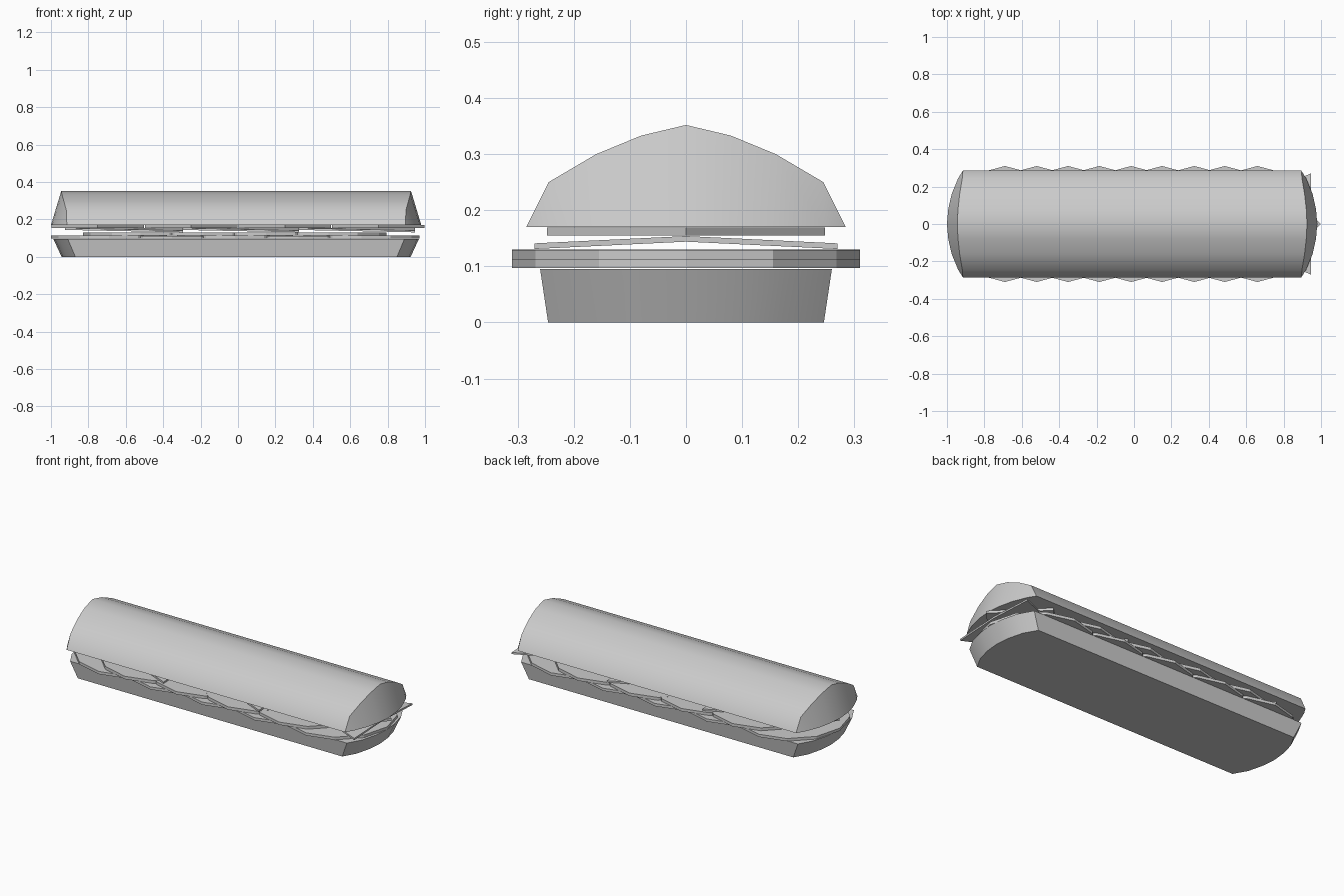
import bpy
from math import cos, sin, pi, radians

if "Cube" in bpy.data.objects:
    bpy.data.objects.remove(bpy.data.objects["Cube"])


def make(name, verts, faces, smooth=False):
    mesh = bpy.data.meshes.new(name)
    mesh.from_pydata(verts, [], faces)
    mesh.update()
    ob = bpy.data.objects.new(name, mesh)
    bpy.context.collection.objects.link(ob)
    bpy.ops.object.select_all(action='DESELECT')
    ob.select_set(True)
    bpy.context.view_layer.objects.active = ob
    bpy.ops.object.mode_set(mode='EDIT')
    bpy.ops.mesh.select_all(action='SELECT')
    bpy.ops.mesh.normals_make_consistent(inside=False)
    bpy.ops.object.mode_set(mode='OBJECT')
    if smooth:
        bpy.ops.object.shade_smooth_by_angle(angle=radians(35))
    return ob


def prism(name, outline, z0, z1, drop=None, taper=None, smooth=False):
    """Slab from an outline; drop(x, y) bends it, taper(x, y) reshapes the base."""
    drop = drop or (lambda x, y: 0)
    taper = taper or (lambda x, y: (x, y))
    n = len(outline)
    low = [(*taper(x, y), z0 - drop(x, y)) for x, y in outline]
    high = [(x, y, z1 - drop(x, y)) for x, y in outline]
    sides = [(i, (i + 1) % n, n + (i + 1) % n, n + i) for i in range(n)]
    return make(name, low + high, sides + [tuple(range(n))[::-1], tuple(range(n, 2 * n))], smooth)


CX = -0.01  # the buns sit slightly left of centre

# bottom bun: long slab with rounded ends, narrower at the base
end = [(0.90, -0.26), (0.945, -0.18), (0.968, -0.09), (0.977, 0),
       (0.968, 0.09), (0.945, 0.18), (0.90, 0.26)]
outline = [(CX + x, y) for x, y in end] + [(CX - x, y) for x, y in reversed(end)]
prism("bottom_bun", outline, 0, 0.095,
      taper=lambda x, y: (CX + (x - CX) * 0.955, y * 0.945), smooth=True)

# top bun: domed section, sloped and bowed end caps
# each entry: y, dome height, half length at dome, half length at rim
half = [(0.285, 0.17, 0.905, 0.905), (0.245, 0.25, 0.908, 0.93),
        (0.16, 0.30, 0.922, 0.965), (0.08, 0.333, 0.931, 0.983),
        (0, 0.352, 0.935, 0.99)]
section = [(-y, z, a, b) for y, z, a, b in half] + half[-2::-1]
verts, faces = [], []
for y, z, a, b in section:
    verts += [(CX - b, y, 0.17), (CX - a, y, z), (CX + a, y, z), (CX + b, y, 0.17)]
for i in range(len(section) - 1):
    p, q = 4 * i, 4 * i + 4
    for j in range(4):
        k = (j + 1) % 4
        f = [p + j, q + j, q + k, p + k]
        # rim points at both outer edges coincide with the dome points
        if i == 0 and j in (0, 2):
            f = [p + j, q + j, q + k]
        if i == len(section) - 2 and j in (0, 2):
            f = [p + j, q + j, p + k]
        faces.append(f)
bun = make("top_bun", verts, faces)
bpy.ops.object.mode_set(mode='EDIT')
bpy.ops.mesh.select_all(action='SELECT')
bpy.ops.mesh.remove_doubles(threshold=0.0005)
bpy.ops.mesh.normals_make_consistent(inside=False)
bpy.ops.object.mode_set(mode='OBJECT')
bpy.ops.object.shade_smooth_by_angle(angle=radians(35))

# round slices: two overlapping rows of twelve-sided discs
def disc(cx):
    return [(cx + 0.31 * cos(i * pi / 6), 0.31 * sin(i * pi / 6)) for i in range(12)]

for i in range(5):
    prism(f"lower_slice_{i + 1}", disc(-0.69 + 0.3375 * i), 0.097, 0.113 - 0.0006 * (i % 2))
for i in range(4):
    prism(f"upper_slice_{i + 1}", disc(-0.52 + 0.335 * i), 0.113, 0.13 - 0.0006 * (i % 2))

# drooping triangles: tip to the left, base corners hanging lower
for i in range(3):
    x = 0.945 - 0.62 * i
    top = [(x - 0.63, 0, 0.154), (x, -0.27, 0.141), (x, 0, 0.154), (x, 0.27, 0.141)]
    low = [(a, b, c - 0.01) for a, b, c in top]
    make(f"cheese_triangle_{i + 1}", top + low,
         [(0, 1, 2), (0, 2, 3), (4, 6, 5), (4, 7, 6),
          (0, 4, 5, 1), (1, 5, 6, 2), (2, 6, 7, 3), (3, 7, 4, 0)])

# diamond slices under the top bun
for i in range(4):
    x = -0.75 + 0.5 * i
    prism(f"diamond_slice_{i + 1}",
          [(x + 0.248, 0), (x, 0.248), (x - 0.248, 0), (x, -0.248)], 0.155, 0.169)
